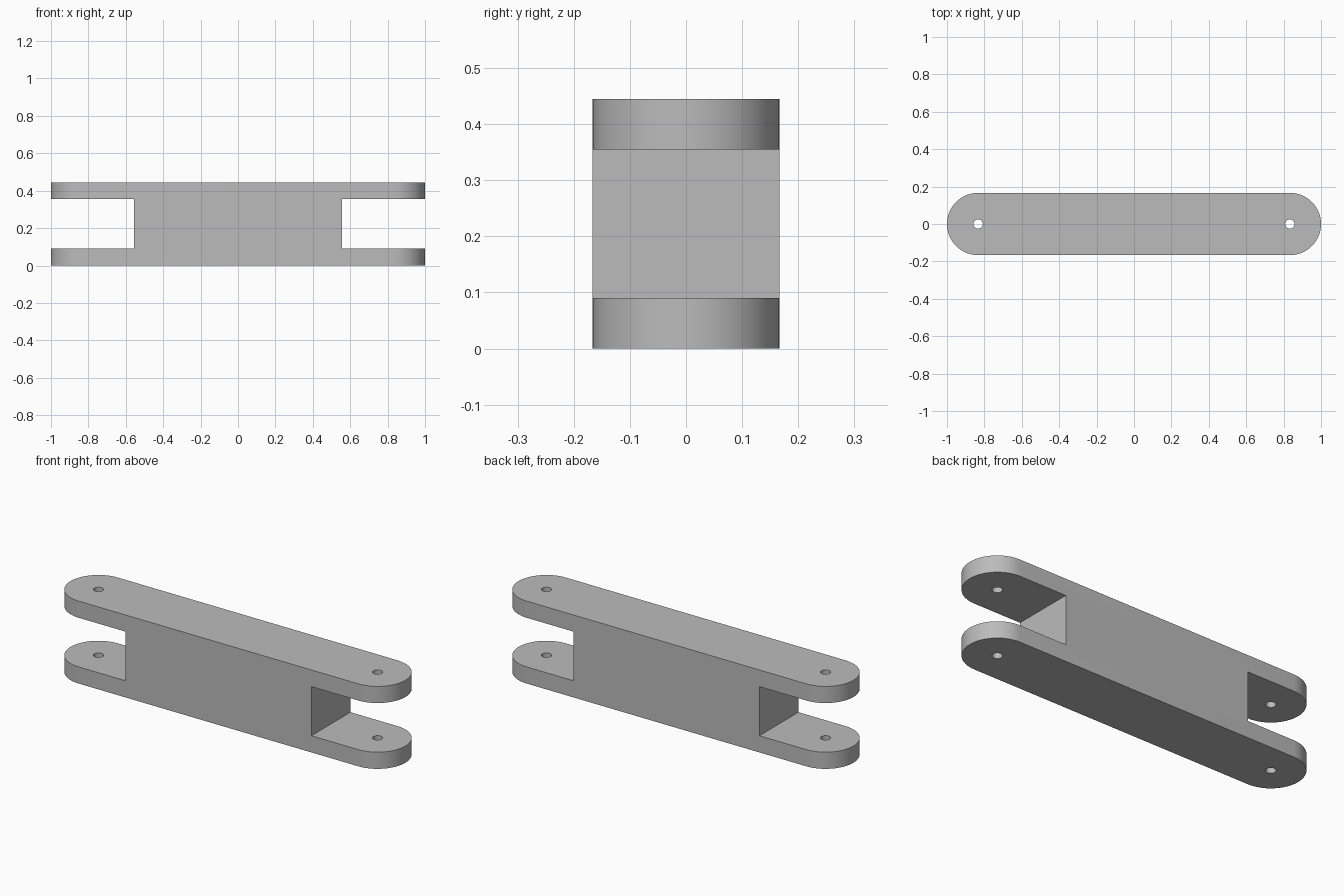
import bpy
import bmesh
from math import cos, sin, pi, radians

LENGTH, WIDTH, HEIGHT = 2.0, 0.333, 0.445
RADIUS = WIDTH / 2
PIN_X = LENGTH / 2 - RADIUS
PLATE = 0.09          # thickness of each fork arm
SLOT_X = 0.555        # inner wall of each fork slot
HOLE_R = 0.025
ARC_STEPS = 32

cube = bpy.data.objects.get("Cube")
if cube:
    bpy.data.objects.remove(cube, do_unlink=True)

grey = bpy.data.materials.new("plain grey")
grey.use_nodes = True
colour = (0.5, 0.5, 0.5, 1)
grey.diffuse_color = colour
grey.node_tree.nodes["Principled BSDF"].inputs["Base Color"].default_value = colour


def prism(name, outline, z0, z1):
    """Extrude a closed xy outline from z0 to z1."""
    bm = bmesh.new()
    base = bm.faces.new([bm.verts.new((x, y, z0)) for x, y in outline])
    top = bmesh.ops.extrude_face_region(bm, geom=[base])["geom"]
    bmesh.ops.translate(bm, vec=(0, 0, z1 - z0),
                        verts=[v for v in top if isinstance(v, bmesh.types.BMVert)])
    bmesh.ops.recalc_face_normals(bm, faces=bm.faces)
    mesh = bpy.data.meshes.new(name)
    bm.to_mesh(mesh)
    bm.free()
    obj = bpy.data.objects.new(name, mesh)
    bpy.context.collection.objects.link(obj)
    mesh.materials.append(grey)
    return obj


def arc(cx, r, start, sweep, steps):
    return [(cx + r * cos(start + sweep * i / steps),
             r * sin(start + sweep * i / steps)) for i in range(steps + 1)]


# Bar with rounded ends
outline = arc(PIN_X, RADIUS, -pi / 2, pi, ARC_STEPS) + arc(-PIN_X, RADIUS, pi / 2, pi, ARC_STEPS)
link = prism("double_fork_link", outline, 0, HEIGHT)

# Fork slots and pin holes at both ends
cutters = []
for side, end in ((1, "left"), (-1, "right")):
    box = [(side * x, y) for x, y in
           ((SLOT_X, -0.3), (1.2, -0.3), (1.2, 0.3), (SLOT_X, 0.3))]
    cutters.append(prism(end + "_slot_cutter", box, PLATE, HEIGHT - PLATE))
    circle = arc(side * PIN_X, HOLE_R, 0, 2 * pi, ARC_STEPS)[:-1]
    cutters.append(prism(end + "_hole_cutter", circle, -0.1, HEIGHT + 0.1))

for cutter in cutters:
    cutter.hide_render = True
    cut = link.modifiers.new(cutter.name, "BOOLEAN")
    cut.operation = "DIFFERENCE"
    cut.solver = "EXACT"
    cut.object = cutter

# Bake the cuts, then drop the cutters
bpy.context.view_layer.update()
graph = bpy.context.evaluated_depsgraph_get()
baked = bpy.data.meshes.new_from_object(link.evaluated_get(graph))
link.modifiers.clear()
link.data = baked
for cutter in cutters:
    bpy.data.objects.remove(cutter, do_unlink=True)

# Smooth rounded ends with crisp edges
for obj in bpy.context.selected_objects:
    obj.select_set(False)
link.select_set(True)
bpy.context.view_layer.objects.active = link
bpy.ops.object.shade_smooth_by_angle(angle=radians(30))
